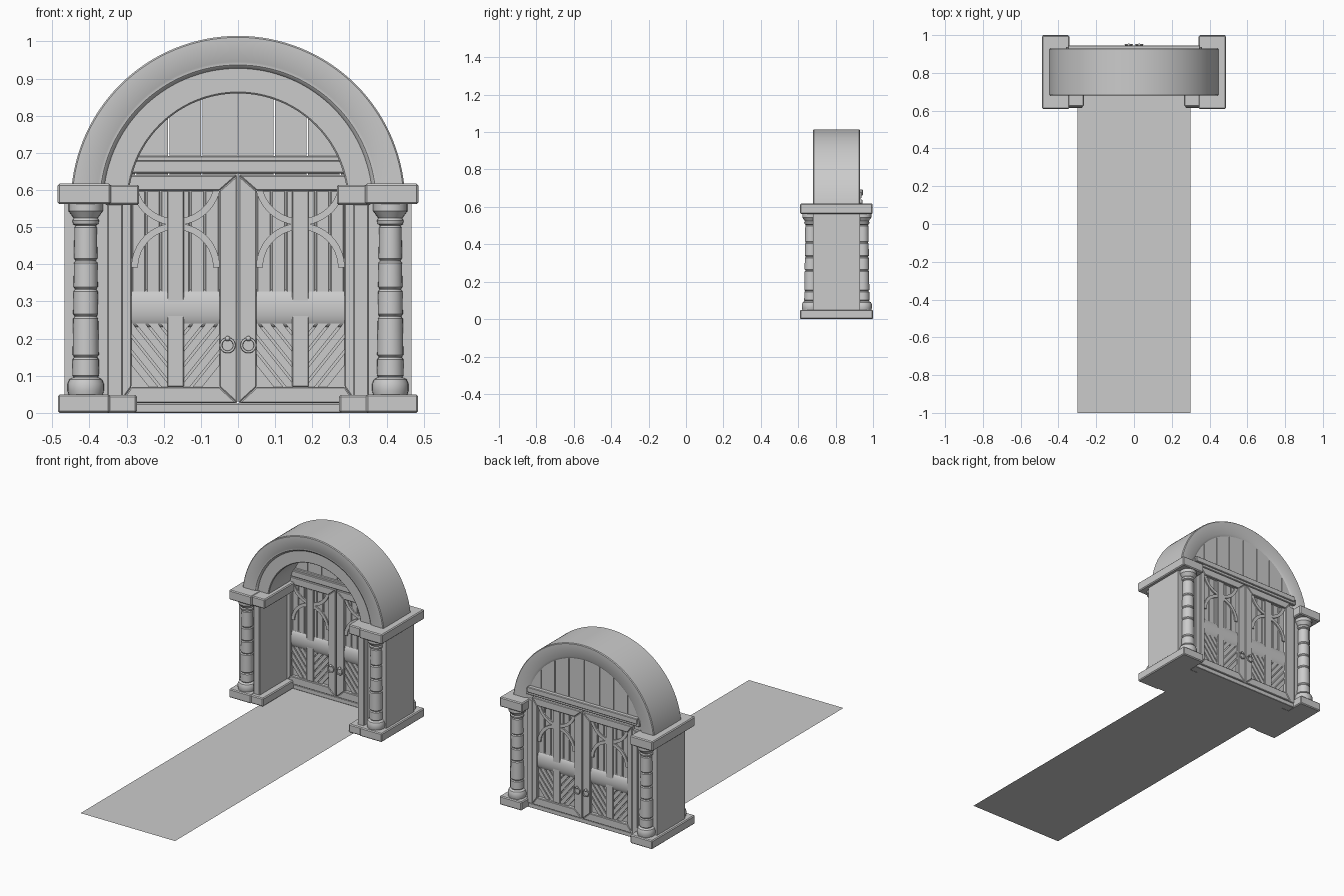
import bpy, bmesh, math
from mathutils import Vector

if "Cube" in bpy.data.objects:
    bpy.data.objects.remove(bpy.data.objects["Cube"])


def finish(name, bm, angle=35):
    bmesh.ops.recalc_face_normals(bm, faces=bm.faces)
    me = bpy.data.meshes.new(name)
    bm.to_mesh(me)
    bm.free()
    me.polygons.foreach_set("use_smooth", [True] * len(me.polygons))
    me.set_sharp_from_angle(angle=math.radians(angle))
    ob = bpy.data.objects.new(name, me)
    bpy.context.collection.objects.link(ob)
    return ob


def prism(name, pts, y0, y1, bevel=0.0, clip=None):
    """Extrude an x/z outline from y0 to y1; clip = (x0, x1, z0, z1)."""
    bm = bmesh.new()
    f = bm.faces.new([bm.verts.new((x, y0, z)) for x, z in pts])
    r = bmesh.ops.extrude_face_region(bm, geom=[f])
    for v in r["geom"]:
        if isinstance(v, bmesh.types.BMVert):
            v.co.y = y1
    if clip:
        x0, x1, z0, z1 = clip
        for co, no in (((x0, 0, 0), (-1, 0, 0)), ((x1, 0, 0), (1, 0, 0)),
                       ((0, 0, z0), (0, 0, -1)), ((0, 0, z1), (0, 0, 1))):
            geom = bm.verts[:] + bm.edges[:] + bm.faces[:]
            bmesh.ops.bisect_plane(bm, geom=geom, plane_co=co, plane_no=no, clear_outer=True)
            edges = [e for e in bm.edges if e.is_boundary]
            if edges:
                bmesh.ops.holes_fill(bm, edges=edges, sides=0)
        if not bm.faces:
            bm.free()
            return None
    bmesh.ops.recalc_face_normals(bm, faces=bm.faces)
    if bevel:
        bmesh.ops.bevel(bm, geom=bm.edges[:], offset=bevel, segments=1,
                        affect='EDGES', profile=0.5)
    return finish(name, bm, 30)


def box(name, x0, x1, y0, y1, z0, z1, bevel=0.0):
    x0, x1 = sorted((x0, x1))
    return prism(name, [(x0, z0), (x1, z0), (x1, z1), (x0, z1)], y0, y1, bevel)


def arch(name, profile, cx, cz, a0=0.0, a1=math.pi, n=64):
    """Sweep a closed (radius, y) profile around a y-directed axis."""
    bm = bmesh.new()
    rings = []
    for i in range(n + 1):
        a = a0 + (a1 - a0) * i / n
        rings.append([bm.verts.new((cx + r * math.cos(a), y, cz + r * math.sin(a)))
                      for r, y in profile])
    m = len(profile)
    for p, q in zip(rings, rings[1:]):
        for j in range(m):
            k = (j + 1) % m
            bm.faces.new((p[j], p[k], q[k], q[j]))
    bm.faces.new(rings[0])
    bm.faces.new(rings[-1])
    return finish(name, bm)


def lathe(name, profile, x, y, n=24):
    bm = bmesh.new()
    rings = [[bm.verts.new((x + r * math.cos(2 * math.pi * i / n),
                            y + r * math.sin(2 * math.pi * i / n), z))
              for i in range(n)] for r, z in profile]
    for p, q in zip(rings, rings[1:]):
        for i in range(n):
            k = (i + 1) % n
            bm.faces.new((p[i], p[k], q[k], q[i]))
    bm.faces.new(rings[0])
    bm.faces.new(rings[-1])
    return finish(name, bm)


# path on the ground
bm = bmesh.new()
bm.faces.new([bm.verts.new(p) for p in
              ((-0.3, -1, 0), (0.3, -1, 0), (0.3, 0.92, 0), (-0.3, 0.92, 0))])
bm.faces.ensure_lookup_table()
finish("path", bm)

# stone arch: outer band with rounded lip, and inner ring
CZ = 0.565
arch("outer_arch", [(0.446, 0.68), (0.45, 0.684), (0.45, 0.926), (0.446, 0.93), (0.375, 0.93),
                    (0.36, 0.92), (0.36, 0.70), (0.364, 0.688), (0.372, 0.682), (0.38, 0.682),
                    (0.383, 0.68)], 0, CZ)
arch("inner_arch", [(0.365, 0.693), (0.365, 0.905), (0.295, 0.905), (0.295, 0.697),
                    (0.299, 0.693)], 0, CZ)

# column outline: foot, stacked drums with grooves, flared capital
foot = [(0.045, 0.045), (0.049, 0.06), (0.049, 0.078), (0.044, 0.09), (0.035, 0.095)]
shaft = []
joints = [0.095, 0.15, 0.26, 0.333, 0.41, 0.505]
for z0, z1 in zip(joints, joints[1:]):
    r0, r1 = (0.036 - 0.014 * (z - 0.095) for z in (z0, z1))
    shaft += [(r0 - 0.004, z0 + 0.001), (r0, z0 + 0.006), (r1, z1 - 0.006), (r1 - 0.004, z1 - 0.001)]
capital = [(0.034, 0.508), (0.036, 0.518), (0.032, 0.524), (0.04, 0.535), (0.046, 0.543), (0.046, 0.57)]

for s, side in ((-1, "left"), (1, "right")):
    # pier body, jamb, stepped plinths and caps
    box(side + "_pier", s * 0.345, s * 0.467, 0.678, 0.93, 0.03, 0.58)
    box(side + "_jamb", s * 0.31, s * 0.352, 0.64, 0.92, 0.03, 0.58, 0.004)
    box(side + "_plinth", s * 0.345, s * 0.485, 0.61, 1.0, 0, 0.05, 0.005)
    box(side + "_inner_plinth", s * 0.272, s * 0.36, 0.615, 0.895, 0, 0.048, 0.005)
    box(side + "_cap", s * 0.342, s * 0.486, 0.61, 0.998, 0.562, 0.617, 0.005)
    box(side + "_inner_cap", s * 0.266, s * 0.36, 0.622, 0.895, 0.56, 0.614, 0.005)
    for y, place in ((0.668, "front"), (0.945, "back")):
        lathe(f"{side}_{place}_column", foot + shaft + capital, s * 0.41, y)

    # door leaf: backing, mitred frame
    xo, xi, xa, xb, zb, zt = 0.002, 0.318, 0.05, 0.287, 0.07, 0.598
    Z0, Z1 = 0.026, 0.64
    box(side + "_door_backing", s * 0.02, s * 0.345, 0.908, 0.922, 0.03, 0.63)
    for part, pts in (("inner_stile", [(xo, Z0), (xa, zb), (xa, zt), (xo, Z1)]),
                      ("outer_stile", [(xi, Z0), (xb, zb), (xb, zt), (xi, Z1)]),
                      ("bottom_rail", [(xo, Z0), (xi, Z0), (xb, zb), (xa, zb)]),
                      ("top_rail", [(xo, Z1), (xi, Z1), (xb, zt), (xa, zt)])):
        prism(f"{side}_door_{part}", [(s * x, z) for x, z in pts], 0.888, 0.943, 0.003)
    box(side + "_door_edge_post", s * 0.317, s * 0.35, 0.898, 0.94, 0.026, 0.62, 0.002)

    # upright boards in the upper panel
    w = (xb - xa) / 6
    for i in range(6):
        box(f"{side}_door_board_{i}", s * (xa + i * w + 0.002), s * (xa + (i + 1) * w - 0.002),
            0.902, 0.928, 0.3, zt, 0.002)
    # slanted boards in the lower panel, meeting in a V
    cx = s * 0.168
    for d in (-1, 1):
        lim = sorted((cx, cx + d * 0.119))
        for i in range(9):
            z = -0.02 + i * 0.042
            pts = [(cx - d * 0.02, z - 0.025), (cx + d * 0.14, z + 0.175),
                   (cx + d * 0.14, z + 0.207), (cx - d * 0.02, z + 0.007)]
            prism(f"{side}_door_slat_{i}", pts, 0.9, 0.93, 0, (lim[0], lim[1], zb, 0.24))
    # centre strip and tracery arcs
    box(side + "_door_centre_strip", cx - 0.022, cx + 0.022, 0.893, 0.937, zb, zt, 0.002)
    ring = [(0.119, 0.895), (0.119, 0.935), (0.101, 0.935), (0.101, 0.895)]
    arch(side + "_door_arc", ring, cx, 0.392, n=32)
    low = [(r + 0.004, y) for r, y in ring]
    arch(side + "_door_hanging_arc", low, cx, 0.628, math.pi + 0.25, 2 * math.pi - 0.25, 32)
    # rounded middle band
    bm = bmesh.new()
    ends = []
    for x in (s * xa, s * xb):
        ends.append([bm.verts.new((x, 0.915 + 0.024 * math.cos(a), 0.282 + 0.053 * math.sin(a)))
                     for a in (2 * math.pi * k / 32 for k in range(32))])
    for k in range(32):
        j = (k + 1) % 32
        bm.faces.new((ends[0][k], ends[0][j], ends[1][j], ends[1][k]))
    bm.faces.new(ends[0])
    bm.faces.new(ends[1])
    finish(side + "_door_middle_band", bm)

    # ring handles on both faces
    for y, place in ((0.882, "front"), (0.949, "back")):
        bpy.ops.mesh.primitive_torus_add(location=(s * 0.028, y, 0.182),
                                         rotation=(math.pi / 2, 0, 0), major_radius=0.018,
                                         minor_radius=0.0035, major_segments=24, minor_segments=8)
        h = bpy.context.object
        h.name = f"{side}_{place}_handle"
        bpy.ops.object.shade_smooth()
        bpy.ops.mesh.primitive_uv_sphere_add(location=(s * 0.028, y, 0.2), radius=0.007,
                                             segments=12, ring_count=8)
        bpy.context.object.name = f"{side}_{place}_handle_mount"
        bpy.ops.object.shade_smooth()

# sill and transom
box("sill", -0.35, 0.35, 0.89, 0.938, 0, 0.025, 0.002)
box("transom", -0.36, 0.36, 0.885, 0.938, 0.645, 0.68, 0.003)
box("transom_ledge", -0.35, 0.35, 0.895, 0.945, 0.66, 0.692, 0.003)

# boards filling the arch, cut to the curve
R = 0.37
cuts = [-0.36, -0.275, -0.187, -0.098, 0, 0.098, 0.187, 0.275, 0.36]
for i, (a, b) in enumerate(zip(cuts, cuts[1:])):
    a, b = a + 0.002, b - 0.002
    xs = [b + (a - b) * k / 8 for k in range(9)]
    top = [(x, CZ + math.sqrt(R * R - x * x)) for x in xs]
    prism(f"arch_board_{i}", [(a, 0.61), (b, 0.61)] + top, 0.9, 0.922)
